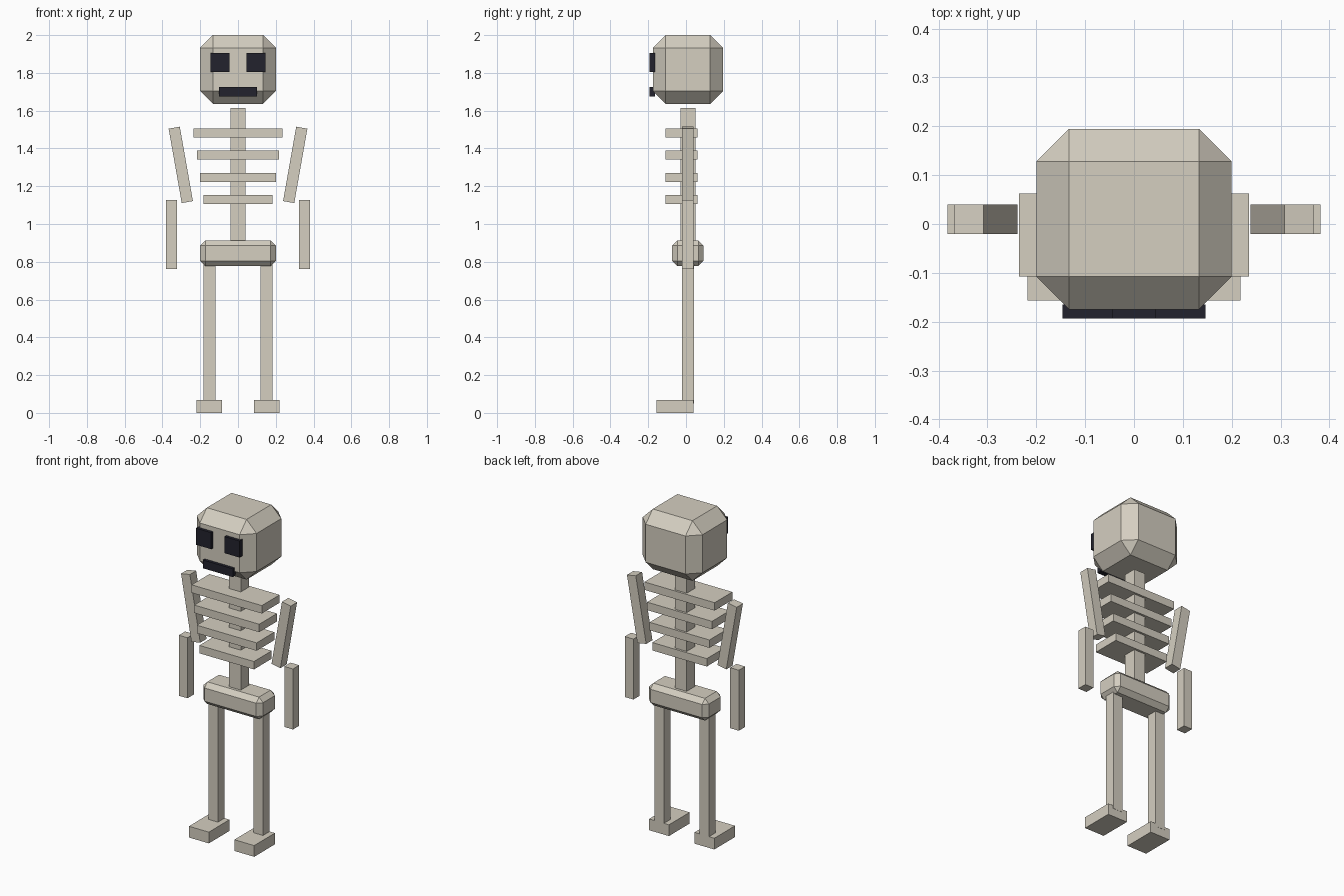
import bpy
import math
from mathutils import Matrix, Vector

cube = bpy.data.objects.get("Cube")
if cube:
    bpy.data.objects.remove(cube, do_unlink=True)


def material(name, color):
    mat = bpy.data.materials.new(name)
    mat.use_nodes = True
    mat.diffuse_color = color
    mat.node_tree.nodes["Principled BSDF"].inputs["Base Color"].default_value = color
    return mat


BONE = material("bone", (0.66, 0.62, 0.53, 1))
DARK = material("dark_hollow", (0.016, 0.016, 0.026, 1))
DEPTH = 0.01  # centre line of the skeleton in y


def box(name, center, size, mat=BONE, bevel=0.0, tilt=0.0):
    """Flat-shaded box, optionally chamfered and tilted about y (degrees)."""
    bpy.ops.mesh.primitive_cube_add(size=1, location=center)
    ob = bpy.context.object
    ob.name = name
    ob.data.transform(Matrix.Diagonal(Vector(size).to_4d()))
    ob.rotation_euler.y = math.radians(tilt)
    ob.data.materials.append(mat)
    if bevel:
        mod = ob.modifiers.new("chamfer", "BEVEL")
        mod.width = bevel
        mod.segments = 1
    return ob


# Head and face
box("skull", (0, DEPTH, 1.818), (0.4, 0.37, 0.364), bevel=0.067)
box("mouth", (0, -0.179, 1.7), (0.2, 0.028, 0.05), DARK)

# Torso
box("spine", (0, DEPTH, 1.25), (0.078, 0.078, 0.73))
for i in range(4):
    box(f"rib_{i + 1}", (0, -0.023, 1.482 - 0.1175 * i),
        (0.47 - 0.035 * i, 0.17, 0.048))
box("pelvis", (0, DEPTH, 0.845), (0.4, 0.166, 0.134), bevel=0.027)

# Paired parts
for side, s in (("left", 1), ("right", -1)):
    box(f"{side}_eye", (s * 0.095, -0.179, 1.855), (0.102, 0.028, 0.1), DARK)
    box(f"{side}_upper_arm", (s * 0.303, DEPTH, 1.313), (0.06, 0.06, 0.4), tilt=s * 10)
    box(f"{side}_forearm", (s * 0.353, DEPTH, 0.945), (0.058, 0.06, 0.366))
    box(f"{side}_leg", (s * 0.151, DEPTH, 0.42), (0.064, 0.064, 0.74))
    box(f"{side}_foot", (s * 0.152, -0.058, 0.034), (0.133, 0.198, 0.068))
